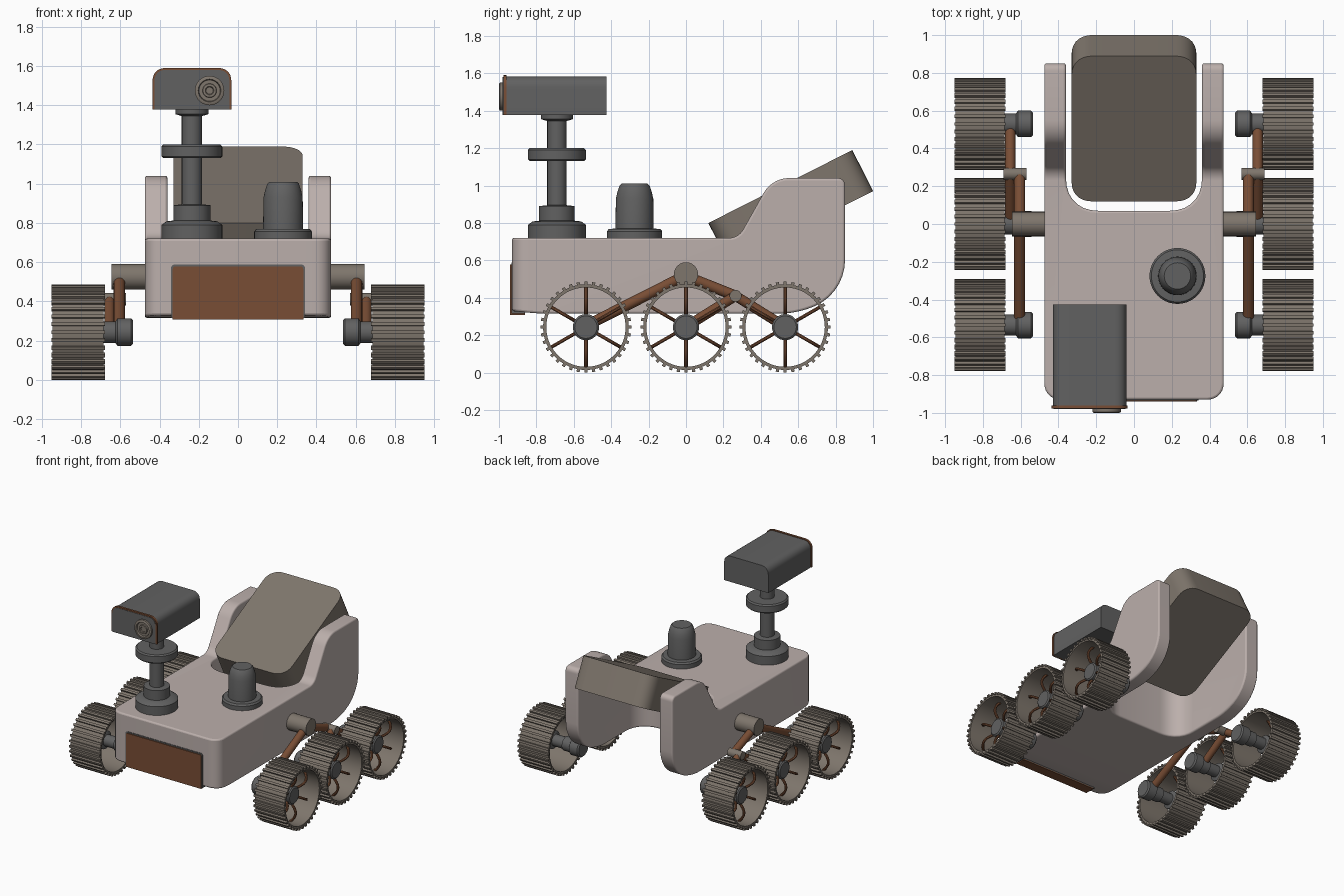
import bpy, bmesh
from math import pi, cos, sin, radians
from mathutils import Vector, Matrix

if "Cube" in bpy.data.objects:
    bpy.data.objects.remove(bpy.data.objects["Cube"])


def material(name, rgb):
    m = bpy.data.materials.new(name)
    m.diffuse_color = (*rgb, 1)
    m.use_nodes = True
    m.node_tree.nodes["Principled BSDF"].inputs["Base Color"].default_value = m.diffuse_color
    return m


SHELL = material("shell", (0.50, 0.43, 0.41))
TAN = material("tan", (0.21, 0.18, 0.15))
COPPER = material("copper", (0.19, 0.075, 0.035))
GREY = material("dark grey", (0.12, 0.12, 0.12))


def smooth(o):
    bpy.ops.object.select_all(action='DESELECT')
    o.select_set(True)
    bpy.context.view_layer.objects.active = o
    bpy.ops.object.shade_smooth_by_angle(angle=radians(35))


def finish(bm, name, mat):
    bmesh.ops.recalc_face_normals(bm, faces=bm.faces)
    me = bpy.data.meshes.new(name)
    bm.to_mesh(me)
    bm.free()
    me.materials.append(mat)
    o = bpy.data.objects.new(name, me)
    bpy.context.collection.objects.link(o)
    smooth(o)
    return o


def rounded(pts, n=7):
    """Outline of (u, v, radius) corners, each rounded with a small arc."""
    out = []
    for i, (u, v, r) in enumerate(pts):
        p = Vector((u, v))
        if r == 0:
            out.append(p)
            continue
        a = p + (Vector(pts[i - 1][:2]) - p).normalized() * r
        b = p + (Vector(pts[(i + 1) % len(pts)][:2]) - p).normalized() * r
        for k in range(n + 1):
            t = k / n
            w = 0.83 * 2 * t * (1 - t)  # weighted conic, close to a circle
            w0, w2 = (1 - t) ** 2, t * t
            out.append((a * w0 + p * w + b * w2) / (w0 + w + w2))
    return out


def prism(name, outline, axis, lo, hi, mat, bevel=0):
    """Extrude an outline along one axis."""
    place = {'x': lambda p, h: (h, p.x, p.y), 'y': lambda p, h: (p.x, h, p.y),
             'z': lambda p, h: (p.x, p.y, h)}[axis]
    bm = bmesh.new()
    f = bm.faces.new([bm.verts.new(place(p, lo)) for p in outline])
    new = bmesh.ops.extrude_face_region(bm, geom=[f], use_keep_orig=True)['geom']
    shift = Vector(place(Vector((0, 0)), hi - lo))
    bmesh.ops.translate(bm, vec=shift, verts=[g for g in new if isinstance(g, bmesh.types.BMVert)])
    o = finish(bm, name, mat)
    if bevel:
        add_bevel(o, bevel)
    return o


def add_bevel(o, width):
    b = o.modifiers.new("soft edges", 'BEVEL')
    b.width, b.segments, b.limit_method, b.angle_limit = width, 3, 'ANGLE', radians(40)
    b.use_clamp_overlap = False
    apply_all(o)


def apply_all(o):
    bpy.ops.object.select_all(action='DESELECT')
    o.select_set(True)
    bpy.context.view_layer.objects.active = o
    for m in list(o.modifiers):
        bpy.ops.object.modifier_apply(modifier=m.name)
    smooth(o)


def lathe(name, profile, mat, matrix=Matrix(), segs=40):
    """Turn a (radius, height) profile about z, then place it."""
    bm = bmesh.new()
    vs = [bm.verts.new((r, 0, h)) for r, h in profile]
    es = [bm.edges.new(p) for p in zip(vs, vs[1:])]
    bmesh.ops.spin(bm, geom=vs + es, axis=(0, 0, 1), cent=(0, 0, 0), angle=2 * pi, steps=segs)
    bmesh.ops.remove_doubles(bm, verts=bm.verts, dist=1e-5)
    bm.transform(matrix)
    return finish(bm, name, mat)


def rod(name, a, b, r, mat):
    a, b = Vector(a), Vector(b)
    q = (b - a).to_track_quat('Z', 'Y').to_matrix().to_4x4()
    L = (b - a).length
    return lathe(name, [(0, 0), (r, 0), (r, L), (0, L)], mat, Matrix.Translation(a) @ q, 24)


# body shell: side profile intersected with a plan that has a rear bay
side = rounded([(-1.0, 0.335, 0), (-0.78, 0.315, 0.05), (0.60, 0.315, 0.1), (0.85, 0.43, 0.17), (0.85, 1.04, 0.04),
                (0.46, 1.04, 0.09), (0.28, 0.72, 0.05), (-1.0, 0.72, 0)])
plan = rounded([(-0.475, -0.93, 0.09), (0.475, -0.93, 0.09), (0.475, 1.0, 0), (0.36, 1.0, 0), (0.36, 0.07, 0.17),
                (-0.36, 0.07, 0.17), (-0.36, 1.0, 0), (-0.475, 1.0, 0)])
body = prism("body_shell", side, 'x', -0.6, 0.6, SHELL)
cutter = prism("plan_cutter", plan, 'z', 0, 1.5, SHELL)
cutter.hide_render = True
bo = body.modifiers.new("plan", 'BOOLEAN')
bo.operation, bo.object, bo.solver = 'INTERSECT', cutter, 'EXACT'
apply_all(body)
bpy.data.objects.remove(cutter)
add_bevel(body, 0.012)

# front panel
prism("front_panel_frame", rounded([(-0.342, 0.315, 0), (0.342, 0.315, 0), (0.342, 0.588, 0.02), (-0.342, 0.588, 0.02)]),
      'y', -0.934, -0.86, GREY)
prism("front_panel", rounded([(-0.333, 0.308, 0), (0.333, 0.308, 0), (0.333, 0.578, 0.015), (-0.333, 0.578, 0.015)]),
      'y', -0.941, -0.86, COPPER)

# tilted rear power unit
w, l = 0.33, 0.4315
unit = prism("rear_power_unit", rounded([(-w, -l, 0.11), (w, -l, 0.11), (w, l, 0.11), (-w, l, 0.11)]),
             'z', -0.123, 0.123, TAN)
unit.location = (0, 0.56, 0.885)
unit.rotation_euler = (radians(26.9), 0, 0)

# mast, camera head and lens
lathe("mast", [(0, 0.70), (0.155, 0.70), (0.155, 0.79), (0.13, 0.808), (0.095, 0.812), (0.095, 0.89), (0.052, 0.895),
               (0.052, 1.13), (0.145, 1.13), (0.155, 1.14), (0.155, 1.19), (0.145, 1.20), (0.052, 1.20),
               (0.052, 1.345), (0.085, 1.355), (0.085, 1.38), (0, 1.38)],
      GREY, Matrix.Translation((-0.235, -0.69, 0)))


def head(g, r):
    return rounded([(-0.43 - g, 1.378, 0), (-0.04 + g, 1.378, 0), (-0.04 + g, 1.584 + g, r), (-0.43 - g, 1.584 + g, r)])


prism("camera_head", head(0, 0.06), 'y', -0.965, -0.425, GREY)
prism("camera_rim", head(0.006, 0.065), 'y', -0.977, -0.96, COPPER)
prism("camera_face", head(-0.004, 0.055), 'y', -0.98, -0.97, GREY)
lathe("lens", [(0, 0), (0.075, 0), (0.075, 0.025), (0.067, 0.03), (0.058, 0.03), (0.054, 0.018), (0.036, 0.018),
               (0.034, 0.027), (0.022, 0.027), (0.018, 0.02), (0, 0.02)],
      TAN, Matrix.Translation((-0.145, -0.97, 1.475)) @ Matrix.Rotation(pi / 2, 4, 'X'))

# deck antenna
lathe("deck_antenna", [(0, 0.70), (0.148, 0.70), (0.148, 0.755), (0.138, 0.768), (0.102, 0.77), (0.1, 0.93),
                       (0.092, 0.965), (0.08, 1.0), (0.07, 1.01), (0, 1.01)],
      GREY, Matrix.Translation((0.23, -0.275, 0)))

# one wheel, built about its own centre with the outer side towards +x
ALONG_X = Matrix.Rotation(pi / 2, 4, 'Y')
R, H = 0.243, 0.13
rim = lathe("wheel_rim", [(0.212, -H), (0.229, -H), (0.229, H), (0.212, H), (0.212, -H)], TAN, ALONG_X, 72)
bm = bmesh.new()
for i in range(36):
    m = Matrix.Rotation(2 * pi * i / 36, 4, 'X') @ Matrix.Translation((0, 0, R - 0.01))
    bmesh.ops.create_cube(bm, size=1, matrix=m @ Matrix.Diagonal((2 * H + 0.012, 0.017, 0.02, 1)))
treads = finish(bm, "wheel_treads", TAN)
hub = lathe("wheel_hub", [(0, -0.28), (0.06, -0.28), (0.07, -0.27), (0.07, -0.2), (0.055, -0.19), (0.055, -0.125),
                          (0.045, -0.12), (0.045, -0.03), (0.07, -0.02), (0.07, 0.05), (0.06, 0.058), (0, 0.058)],
            GREY, ALONG_X, 32)
cu = bpy.data.curves.new("wheel_spokes", 'CURVE')
cu.dimensions, cu.bevel_depth, cu.bevel_resolution = '3D', 0.01, 2
for i in range(6):
    a = 2 * pi * i / 6
    sp = cu.splines.new('POLY')
    sp.points.add(8)
    for k, p in enumerate(sp.points):
        r = 0.055 + 0.163 * k / 8
        p.co = (0.02 + 0.05 * sin(pi * k / 8), r * sin(a), r * cos(a), 1)
cu.materials.append(COPPER)
spokes = bpy.data.objects.new("wheel_spokes", cu)
bpy.context.collection.objects.link(spokes)
bpy.ops.object.select_all(action='DESELECT')
spokes.select_set(True)
bpy.context.view_layer.objects.active = spokes
bpy.ops.object.convert(target='MESH')
spokes = bpy.context.view_layer.objects.active
smooth(spokes)

# copies for all six wheels
parts = [rim, treads, hub, spokes]
for s in (1, -1):
    for y in (-0.535, 0, 0.53):
        for p in parts:
            c = p.copy()
            c.location = (s * 0.815, y, R)
            c.rotation_euler = (0, 0, 0 if s > 0 else pi)
            bpy.context.collection.objects.link(c)
for p in parts:
    bpy.data.objects.remove(p)

# rocker and bogie suspension on both sides
for s in (1, -1):
    n = "right" if s > 0 else "left"
    xr, xb = s * 0.605, s * 0.655
    rod(n + "_main_pivot", (s * 0.42, 0, 0.525), (s * 0.645, 0, 0.525), 0.065, TAN)
    rod(n + "_rocker_front", (xr, 0, 0.52), (xr, -0.535, 0.25), 0.029, COPPER)
    rod(n + "_rocker_rear", (xr, 0, 0.515), (xr, 0.265, 0.41), 0.029, COPPER)
    rod(n + "_bogie_pivot", (s * 0.57, 0.265, 0.41), (s * 0.69, 0.265, 0.41), 0.032, TAN)
    rod(n + "_bogie_middle", (xb, 0.265, 0.41), (xb, 0, 0.245), 0.027, COPPER)
    rod(n + "_bogie_rear", (xb, 0.265, 0.41), (xb, 0.53, 0.245), 0.027, COPPER)
